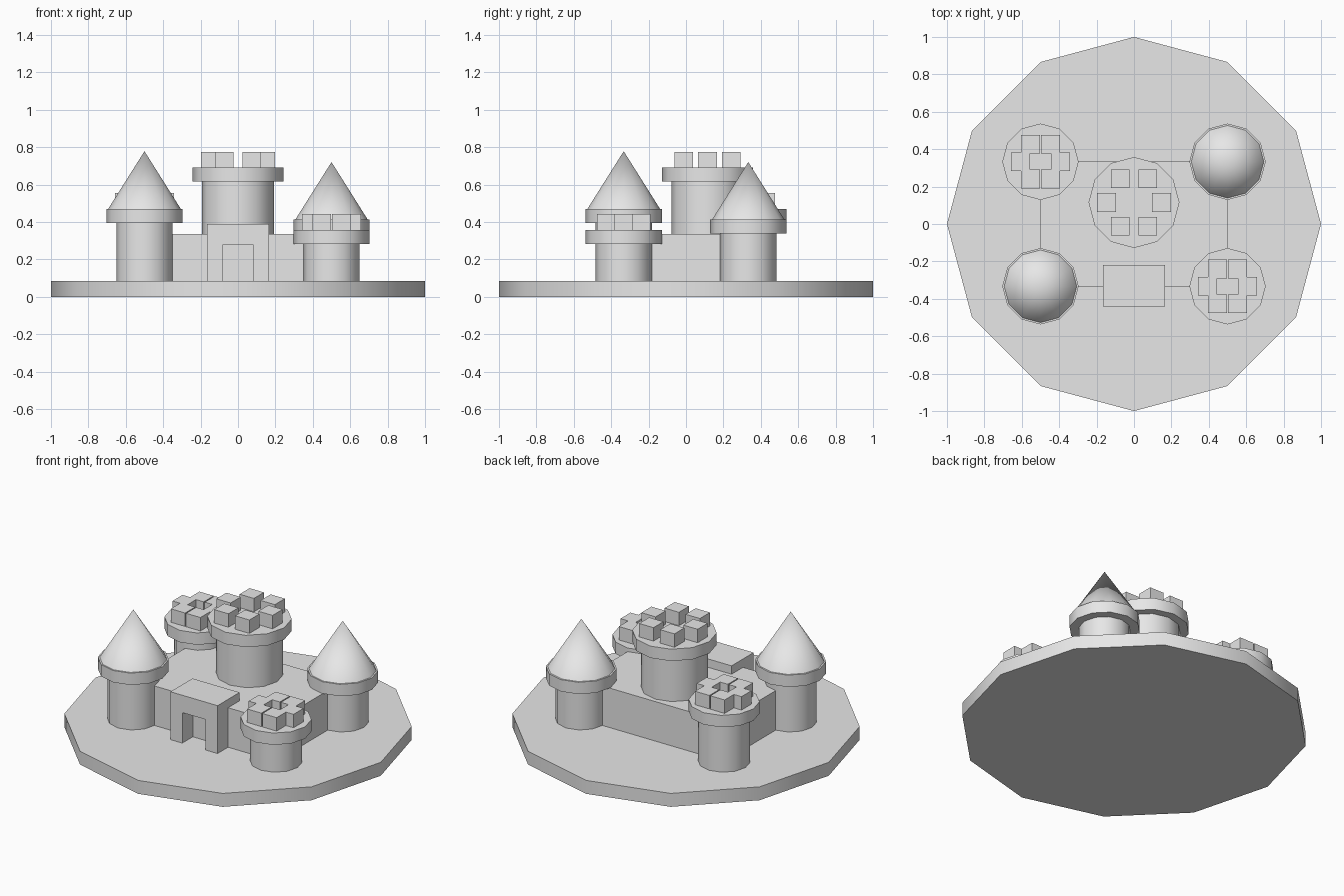
import bpy, bmesh, math

if "Cube" in bpy.data.objects:
    bpy.data.objects.remove(bpy.data.objects["Cube"], do_unlink=True)

GROUND = 0.085
SIDES = 12

stone = bpy.data.materials.new("grey_stone")
stone.use_nodes = True
GREY = (0.8, 0.8, 0.8, 1)
stone.diffuse_color = GREY
stone.node_tree.nodes["Principled BSDF"].inputs["Base Color"].default_value = GREY


def finish(name, bm, smooth=False):
    bmesh.ops.recalc_face_normals(bm, faces=bm.faces)
    mesh = bpy.data.meshes.new(name)
    bm.to_mesh(mesh)
    bm.free()
    mesh.materials.append(stone)
    ob = bpy.data.objects.new(name, mesh)
    bpy.context.collection.objects.link(ob)
    if smooth:
        bpy.ops.object.select_all(action="DESELECT")
        ob.select_set(True)
        bpy.context.view_layer.objects.active = ob
        bpy.ops.object.shade_smooth_by_angle(angle=math.radians(35))
    return ob


def drum(name, x, y, z0, z1, r0, r1=None):
    """Twelve-sided drum, or a cone when the top radius is zero."""
    bm = bmesh.new()
    bmesh.ops.create_cone(bm, cap_ends=True, segments=SIDES, radius1=r0,
                          radius2=r0 if r1 is None else r1, depth=z1 - z0)
    bmesh.ops.translate(bm, verts=bm.verts, vec=(x, y, (z0 + z1) / 2))
    return finish(name, bm, True)


def box(name, x, y, z0, size):
    bm = bmesh.new()
    bmesh.ops.create_cube(bm, size=1)
    bmesh.ops.scale(bm, verts=bm.verts, vec=size)
    bmesh.ops.translate(bm, verts=bm.verts, vec=(x, y, z0 + size[2] / 2))
    return finish(name, bm)


def tower(name, x, y, ring_z, body_r, ring_r):
    """Tower body with its wider ring; returns the height of the ring's top."""
    top = ring_z + 0.075
    drum(name + "_body", x, y, GROUND, ring_z, body_r)
    drum(name + "_ring", x, y, ring_z, top, ring_r)
    return top


def merlons(name, x, y, z, radius):
    for i in range(6):
        a = math.radians(60 * i)
        box(f"{name}_merlon_{i + 1}", x + radius * math.cos(a),
            y + radius * math.sin(a), z, (0.1, 0.1, 0.085))


# Ground and solid inner block
drum("ground_plate", 0, 0, 0, GROUND, 1)
box("castle_wall", 0, 0, GROUND, (1, 0.67, 0.25))

# Corner towers: two with cone roofs, two with battlements
corners = (("front_right_tower", -0.5, -0.333, 0.395, True),
           ("back_left_tower", 0.5, 0.333, 0.337, True),
           ("front_left_tower", 0.5, -0.333, 0.283, False),
           ("back_right_tower", -0.5, 0.333, 0.395, False))
for name, x, y, ring_z, roofed in corners:
    top = tower(name, x, y, ring_z, 0.15, 0.204)
    if roofed:
        drum(name + "_roof", x, y, top, top + 0.308, 0.194, 0)
    else:
        merlons(name, x, y, top, 0.107)

# Central keep
merlons("keep", 0, 0.115, tower("keep", 0, 0.115, 0.615, 0.193, 0.243), 0.147)

# Gatehouse: an arch profile pulled back into the wall
w, d, h, top = 0.165, 0.082, 0.278, 0.388
profile = ((-w, GROUND), (-d, GROUND), (-d, h), (d, h),
           (d, GROUND), (w, GROUND), (w, top), (-w, top))
bm = bmesh.new()
face = bm.faces.new([bm.verts.new((x, -0.44, z)) for x, z in profile])
pulled = bmesh.ops.extrude_face_region(bm, geom=[face], use_keep_orig=True)["geom"]
bmesh.ops.translate(bm, verts=[v for v in pulled if isinstance(v, bmesh.types.BMVert)],
                    vec=(0, 0.22, 0))
finish("gatehouse", bm)
